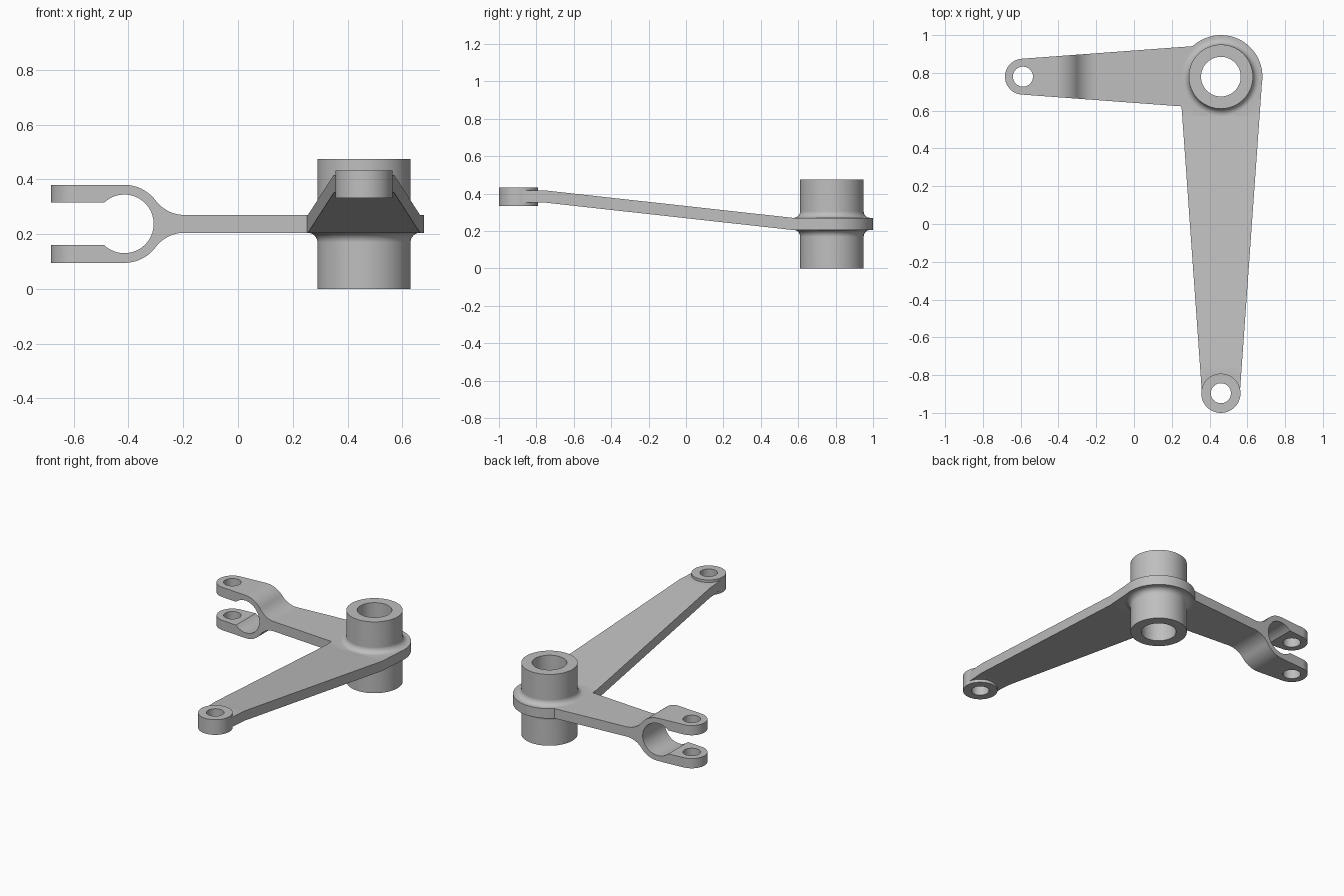
import bpy, bmesh
from math import sin, cos, pi, acos, radians, hypot, atan2
from mathutils import Vector, Matrix

if "Cube" in bpy.data.objects:
    bpy.data.objects.remove(bpy.data.objects["Cube"], do_unlink=True)

HUB, BOSS, FORK = (0.46, 0.78), (0.46, -0.896), (-0.588, 0.78)
MID, HALF = 0.2375, 0.0325          # plate mid height and half thickness

steel = bpy.data.materials.new("grey_metal")
steel.use_nodes = True
steel.diffuse_color = (0.52, 0.52, 0.52, 1)
steel.node_tree.nodes["Principled BSDF"].inputs["Base Color"].default_value = steel.diffuse_color


def arc(c, r, a0, a1, n):
    """Points on an arc, angles in degrees."""
    return [(c[0] + r * cos(radians(a0 + (a1 - a0) * i / n)),
             c[1] + r * sin(radians(a0 + (a1 - a0) * i / n))) for i in range(n + 1)]


def finish(name, bm):
    bmesh.ops.recalc_face_normals(bm, faces=bm.faces)
    mesh = bpy.data.meshes.new(name)
    bm.to_mesh(mesh)
    bm.free()
    mesh.materials.append(steel)
    ob = bpy.data.objects.new(name, mesh)
    bpy.context.collection.objects.link(ob)
    return ob


def prism(name, pts, plane, lo, hi):
    """Extrude a closed outline drawn in plane xy, xz or yz."""
    place = {"xy": lambda a, b, c: (a, b, c),
             "xz": lambda a, b, c: (a, c, b),
             "yz": lambda a, b, c: (c, a, b)}[plane]
    bm = bmesh.new()
    face = bm.faces.new([bm.verts.new(place(a, b, lo)) for a, b in pts])
    ext = bmesh.ops.extrude_face_region(bm, geom=[face])
    move = Vector(place(0, 0, hi - lo))
    bmesh.ops.translate(bm, vec=move, verts=[v for v in ext["geom"] if isinstance(v, bmesh.types.BMVert)])
    return finish(name, bm)


def cylinder(name, c, r, lo, hi, n=64):
    return prism(name, arc(c, r, 0, 360, n)[:-1], "xy", lo, hi)


def tapered_outline(a, ra, b, rb):
    """Two circles joined by their outer tangents."""
    d = hypot(b[0] - a[0], b[1] - a[1])
    t = atan2(b[1] - a[1], b[0] - a[0]) * 180 / pi
    th = acos((ra - rb) / d) * 180 / pi
    return arc(b, rb, t - th, t + th, 32) + arc(a, ra, t + th, t + 360 - th, 32)


def combine(ob, other, operation):
    """Apply a boolean and discard the second solid."""
    mod = ob.modifiers.new("combine", "BOOLEAN")
    mod.operation, mod.solver, mod.object = operation, "EXACT", other
    bpy.context.view_layer.update()
    result = bpy.data.meshes.new_from_object(ob.evaluated_get(bpy.context.evaluated_depsgraph_get()))
    ob.modifiers.clear()
    ob.data = result
    bpy.data.objects.remove(other, do_unlink=True)


# Hub: turned sleeve with a filleted flange
fillet = 0.035
low = [(0, 0), (0.17, 0)]
low += arc((0.17 + fillet, MID - HALF - fillet), fillet, 180, 90, 8)
low += [(0.22, MID - HALF)]
section = low + [(r, 2 * MID - z) for r, z in reversed(low)]
bm = bmesh.new()
ring = [bm.verts.new((r, 0, z)) for r, z in section]
edges = [bm.edges.new(pair) for pair in zip(ring, ring[1:])]
bmesh.ops.spin(bm, geom=ring + edges, cent=(0, 0, 0), axis=(0, 0, 1), angle=2 * pi, steps=72)
bmesh.ops.remove_doubles(bm, verts=bm.verts, dist=1e-4)
bmesh.ops.translate(bm, verts=bm.verts, vec=(*HUB, 0))
body = finish("lever_body", bm)

# Long arm: rising plate trimmed to a tapered outline
top = [(0.75, MID + HALF), (0.57, MID + HALF), (-0.75, 0.416), (-1.1, 0.418)]
side = top + [(y, z - 2 * HALF) for y, z in reversed(top)]
long_arm = prism("long_arm", side, "yz", 0.1, 0.9)
combine(long_arm, prism("trim", tapered_outline(HUB, 0.219, BOSS, 0.1), "xy", -0.5, 1), "INTERSECT")

# Fork arm: plate that opens into two prongs around a round relief
eye = (-0.415, MID)
upper = [(HUB[0], MID + HALF)]
upper += arc((-0.195, 0.4025), 0.1325, -90, -143.13, 12)
upper += arc(eye, 0.1425, 36.87, 90, 12)[1:]
upper += [(-0.8, 0.38), (-0.8, 0.315)]
upper += arc(eye, 0.107, 133.6, 0, 24)
side = upper + [(x, 2 * MID - z) for x, z in reversed(upper[:-1])]
fork_arm = prism("fork_arm", side, "xz", 0.4, 1.2)
combine(fork_arm, prism("trim", tapered_outline(HUB, 0.172, FORK, 0.095), "xy", -0.5, 1), "INTERSECT")

# Join everything into one casting, then bore the holes
for part in (long_arm, fork_arm, cylinder("end_boss", BOSS, 0.104, 0.332, 0.433)):
    combine(body, part, "UNION")
for centre, radius in ((HUB, 0.105), (BOSS, 0.053), (FORK, 0.053)):
    combine(body, cylinder("bore", centre, radius, -0.5, 1), "DIFFERENCE")

# Smooth curved walls, crisp edges
bpy.ops.object.select_all(action="DESELECT")
body.select_set(True)
bpy.context.view_layer.objects.active = body
bpy.ops.object.shade_smooth_by_angle(angle=radians(28))
weighted = body.modifiers.new("even_shading", "WEIGHTED_NORMAL")
weighted.keep_sharp = True
